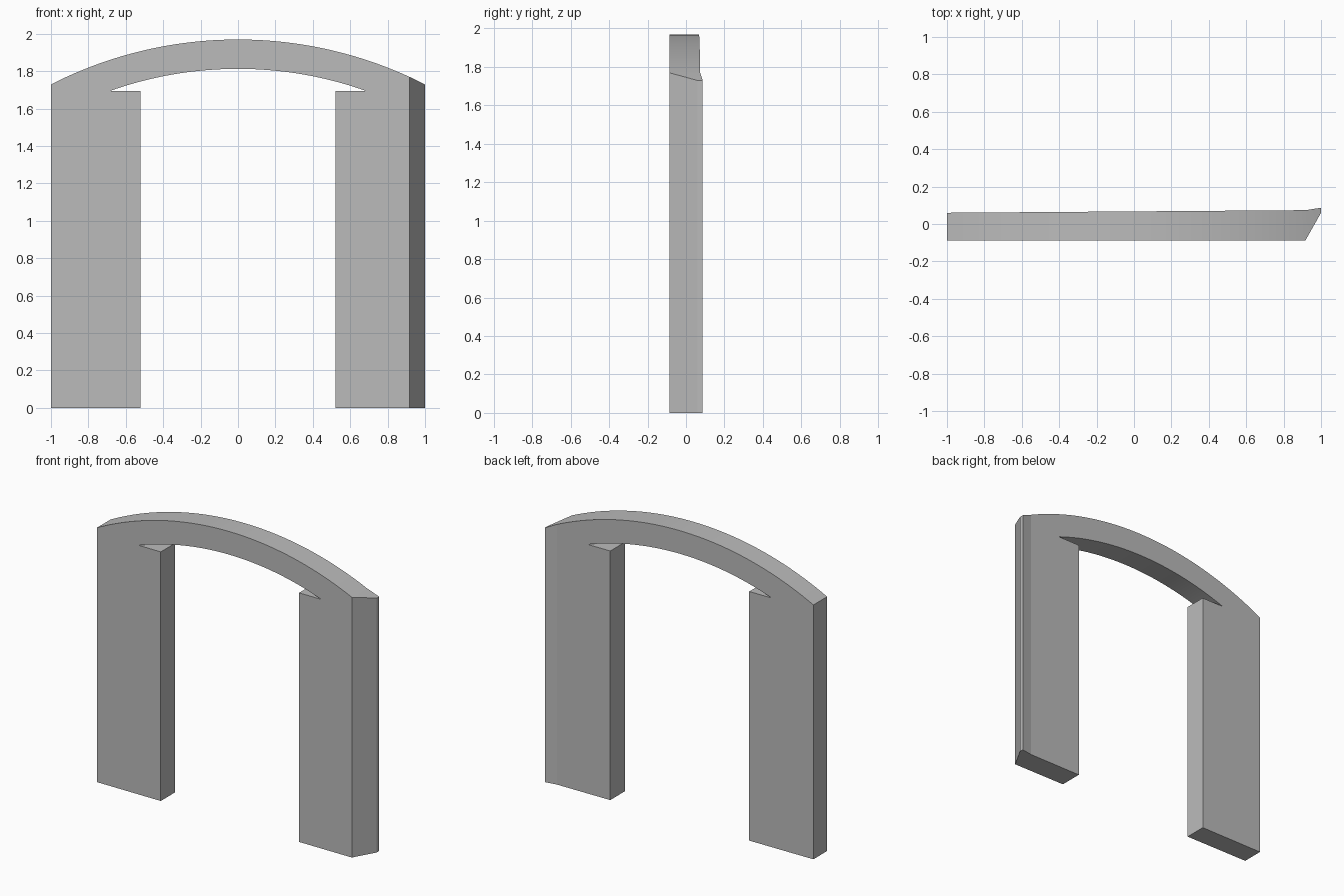
import bpy
import bmesh
import math
from mathutils import Vector

cube = bpy.data.objects.get("Cube")
if cube:
    bpy.data.objects.remove(cube, do_unlink=True)

HALF = 1.05              # slab runs slightly past the ends before trimming
CENTRE_Z = -0.233        # shared centre of both arch curves
OUTER_R, INNER_R = 2.202, 2.045
LEG_IN, LEG_TOP, TIP = 0.52, 1.693, 0.68
STEPS = 48

stone = bpy.data.materials.new("plain_grey")
stone.use_nodes = True
GREY = (0.5, 0.5, 0.5, 1)
stone.diffuse_color = GREY
stone.node_tree.nodes["Principled BSDF"].inputs["Base Color"].default_value = GREY


def prism(name, outline, shift):
    """Extrude a closed outline of 3D points along shift."""
    bm = bmesh.new()
    face = bm.faces.new([bm.verts.new(p) for p in outline])
    top = bmesh.ops.extrude_face_region(bm, geom=[face])["geom"]
    bmesh.ops.translate(bm, vec=Vector(shift),
                        verts=[v for v in top if isinstance(v, bmesh.types.BMVert)])
    bmesh.ops.recalc_face_normals(bm, faces=bm.faces)
    mesh = bpy.data.meshes.new(name)
    bm.to_mesh(mesh)
    bm.free()
    mesh.materials.append(stone)
    obj = bpy.data.objects.new(name, mesh)
    bpy.context.collection.objects.link(obj)
    return obj


def arc(radius, start, end):
    """Points on an arch curve between two x positions."""
    xs = [start + (end - start) * i / STEPS for i in range(STEPS + 1)]
    return [(x, CENTRE_Z + math.sqrt(radius ** 2 - x * x)) for x in xs]


# Front profile: outer curve, right leg, notch under the arch, left leg
profile = arc(OUTER_R, -HALF, HALF)
profile += [(HALF, 0), (LEG_IN, 0), (LEG_IN, LEG_TOP), (TIP, LEG_TOP)]
profile += arc(INNER_R, TIP, -TIP)
profile += [(-TIP, LEG_TOP), (-LEG_IN, LEG_TOP), (-LEG_IN, 0), (-HALF, 0)]
archway = prism("archway", [(x, -0.2, z) for x, z in profile], (0, 0.4, 0))

# Plan outline: slightly tapered back, slanted left end with a small lip
plan = [(-1, -0.087), (0.917, -0.087), (1, 0.06), (1, 0.087), (0.92, 0.074), (-1, 0.06)]
trim = prism("plan_trim", [(x, y, -0.2) for x, y in plan], (0, 0, 2.5))
trim.hide_render = True

# Trim the slab to the plan and bake the result
cut = archway.modifiers.new("trim_to_plan", "BOOLEAN")
cut.operation = "INTERSECT"
cut.solver = "EXACT"
cut.object = trim
bpy.context.view_layer.objects.active = archway
archway.select_set(True)
bpy.ops.object.modifier_apply(modifier=cut.name)
bpy.data.objects.remove(trim, do_unlink=True)

bpy.ops.object.shade_smooth_by_angle(angle=math.radians(6))
